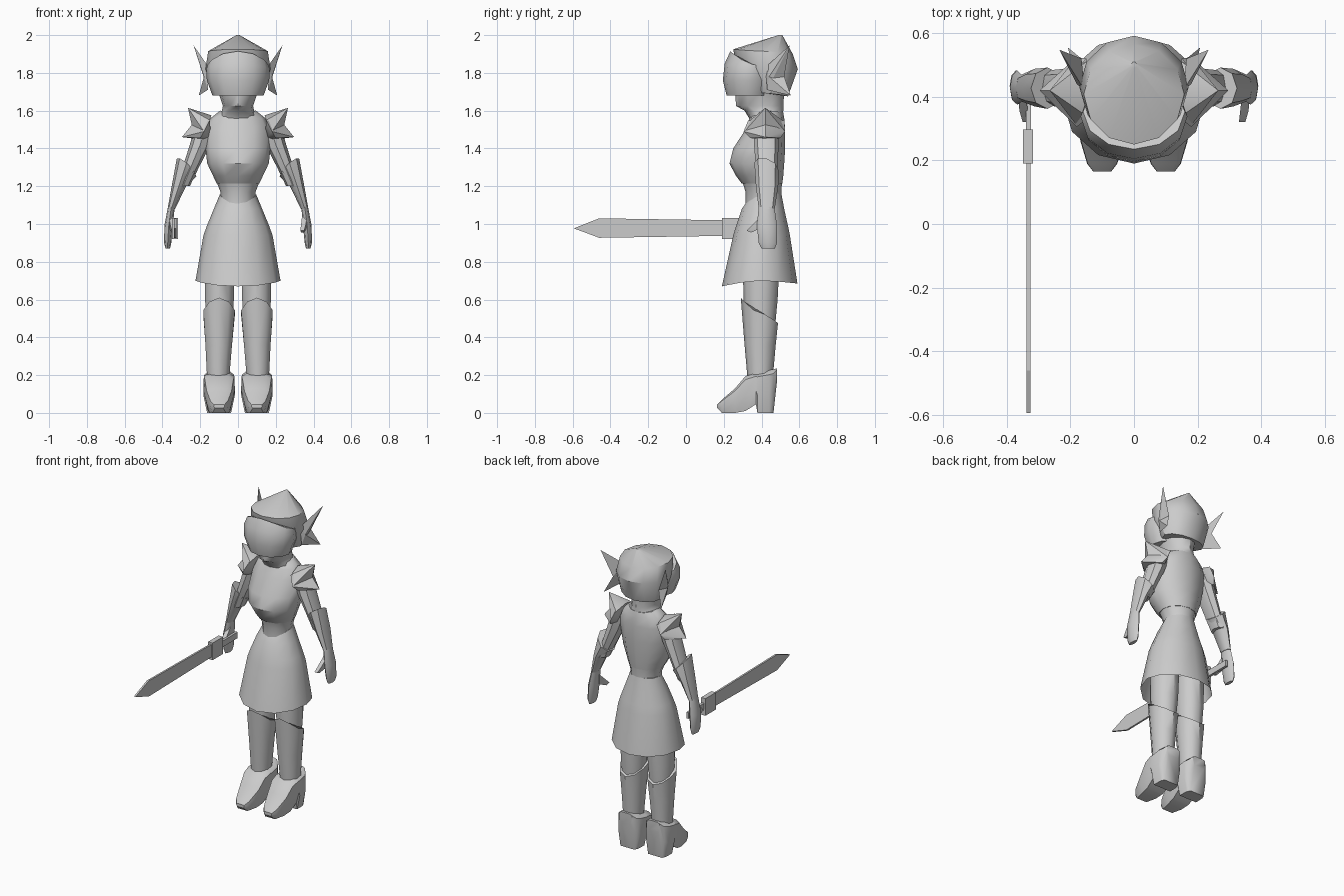
import bpy, bmesh, math

mat = bpy.data.materials.new("steel grey")
mat.diffuse_color = (0.6, 0.6, 0.6, 1)


def finish(name, bm, smooth=40):
    bmesh.ops.recalc_face_normals(bm, faces=bm.faces)
    me = bpy.data.meshes.new(name)
    bm.to_mesh(me)
    bm.free()
    ob = bpy.data.objects.new(name, me)
    bpy.context.collection.objects.link(ob)
    me.materials.append(mat)
    if smooth:
        bpy.ops.object.select_all(action='DESELECT')
        ob.select_set(True)
        bpy.context.view_layer.objects.active = ob
        bpy.ops.object.shade_smooth_by_angle(angle=math.radians(smooth))
    return ob


def skin(name, rings, caps=(True, True), smooth=40):
    """Join closed rings of points into one skin."""
    bm = bmesh.new()
    vs = [[bm.verts.new(p) for p in r] for r in rings]
    n = len(vs[0])
    for a, b in zip(vs, vs[1:]):
        for i in range(n):
            j = (i + 1) % n
            bm.faces.new((a[i], a[j], b[j], b[i]))
    for r, cap in ((vs[0], caps[0]), (vs[-1], caps[1])):
        if cap:
            bm.faces.new(r)
    return finish(name, bm, smooth)


def ring(cx, y0, y1, rx, zf, zs=None, zb=None, s=1, n=12, tilt=0, p=1.5):
    """Oval ring: front, side and back heights may differ; tilt lifts the outer side."""
    zs = zf if zs is None else zs
    zb = zs if zb is None else zb
    out = []
    for i in range(n):
        a = 2 * math.pi * i / n
        c, x = math.cos(a), rx * math.sin(a)
        z = zs + (zf - zs) * max(c, 0) ** p + (zb - zs) * max(-c, 0) ** p
        out.append((s * (cx + x), (y0 + y1) / 2 - c * (y1 - y0) / 2, z + tilt * x))
    return out


def hull(name, pts, s=1, smooth=0):
    bm = bmesh.new()
    for x, y, z in pts:
        bm.verts.new((s * x, y, z))
    bmesh.ops.convex_hull(bm, input=bm.verts[:])
    return finish(name, bm, smooth)


def box(name, x, y, z):
    return hull(name, [(a, b, c) for a in x for b in y for c in z])


# Head: neck and chin, helmet, visor
skin("neck_and_chin", [ring(0, .34, .51, .11, 1.55), ring(0, .31, .515, .085, 1.60),
                       ring(0, .265, .515, .08, 1.625), ring(0, .26, .52, .105, 1.70),
                       ring(0, .26, .52, .12, 1.76)])
skin("helmet", [ring(0, .36, .54, .14, 1.70, 1.69, 1.675), ring(0, .27, .592, .172, 1.82),
                ring(0, .25, .565, .158, 1.925, 1.915, 1.90),
                ring(0, .49, .51, .008, 2.0)], smooth=35)
skin("visor", [ring(0, .215, .45, .135, 1.68), ring(0, .195, .47, .165, 1.76),
               ring(0, .205, .47, .168, 1.85, 1.82, 1.80),
               ring(0, .235, .47, .160, 1.915, 1.845, 1.82)])

# Torso: breastplate, waist, skirt
skin("breastplate", [ring(0, .295, .51, .113, 1.215), ring(0, .265, .515, .132, 1.255),
                     ring(0, .23, .52, .163, 1.32), ring(0, .25, .525, .172, 1.40),
                     ring(0, .315, .525, .172, 1.50), ring(0, .335, .52, .145, 1.56),
                     ring(0, .345, .515, .095, 1.575, 1.60, 1.59)])
skin("waist", [ring(0, .315, .505, .095, 1.10), ring(0, .315, .505, .093, 1.17),
               ring(0, .30, .508, .112, 1.22)])
skin("skirt", [ring(0, .19, .59, .225, .67, .70, .685), ring(0, .25, .55, .183, .94),
               ring(0, .265, .54, .165, .99), ring(0, .295, .52, .128, 1.08),
               ring(0, .32, .505, .097, 1.115, 1.155, 1.16)], caps=(False, True))

for s, side in ((-1, "right"), (1, "left")):
    # Swept helmet fin with an upper and a lower point
    root = [(.155, .42, 1.83), (.16, .43, 1.71), (.18, .44, 1.78), (.165, .52, 1.78)]
    hull(side + "_fin_upper", root + [(.235, .548, 1.945)], s)
    hull(side + "_fin_lower", root + [(.208, .555, 1.68)], s)

    # Spiked shoulder guard
    hull(side + "_shoulder_guard_upper",
         [(.265, .42, 1.615), (.14, .42, 1.575), (.15, .34, 1.55), (.15, .51, 1.55),
          (.18, .31, 1.49), (.18, .525, 1.49), (.245, .42, 1.525)], s, 45)
    hull(side + "_shoulder_guard_lower",
         [(.297, .42, 1.46), (.15, .33, 1.55), (.15, .52, 1.55), (.18, .305, 1.49),
          (.18, .525, 1.49), (.20, .34, 1.455), (.20, .50, 1.455), (.14, .42, 1.44),
          (.245, .42, 1.525)], s, 45)

    # Arm: upper arm, bracer, hand, thumb
    skin(side + "_upper_arm", [ring(.17, .36, .49, .06, 1.51, s=s, n=8),
                               ring(.20, .36, .49, .055, 1.42, s=s, n=8),
                               ring(.25, .37, .485, .043, 1.30, s=s, n=8),
                               ring(.29, .38, .48, .035, 1.20, s=s, n=8)])
    skin(side + "_bracer", [ring(.353, .385, .47, .020, 1.08, s=s, n=8),
                            ring(.313, .37, .488, .038, 1.20, s=s, n=8),
                            ring(.272, .362, .492, .052, 1.325, 1.30, 1.28, s=s, n=8, tilt=.9)])
    skin(side + "_hand", [ring(.372, .40, .47, .012, .87, s=s, n=8),
                          ring(.372, .385, .482, .019, .90, s=s, n=8),
                          ring(.367, .375, .482, .023, .99, s=s, n=8),
                          ring(.353, .385, .468, .018, 1.09, s=s, n=8)])
    hull(side + "_thumb", [(.33, .32, .965), (.35, .32, .965), (.335, .345, .955),
                           (.35, .345, .955), (.34, .355, 1.0), (.36, .355, 1.0),
                           (.34, .41, 1.05), (.365, .41, 1.05), (.345, .40, .98),
                           (.365, .40, .98)], s, 40)

    # Leg: thigh and pointed greave
    skin(side + "_thigh", [ring(.10, .315, .47, .07, .44, s=s, n=10),
                           ring(.098, .305, .485, .08, .60, s=s, n=10),
                           ring(.096, .30, .495, .082, .80, s=s, n=10)])
    skin(side + "_greave", [ring(.105, .325, .46, .062, .19, s=s, n=10),
                            ring(.102, .31, .475, .074, .36, s=s, n=10),
                            ring(.10, .29, .487, .088, .61, .53, .475, s=s, n=10)])

    # Boot, lofted from toe to heel: y, bottom, top, half width
    sections = [(.165, .025, .045, .03), (.19, .0, .07, .05), (.26, .0, .13, .072),
                (.315, .01, .195, .082), (.37, .045, .21, .088), (.378, .0, .212, .088),
                (.44, .0, .225, .085), (.463, .0, .232, .07), (.482, .17, .235, .05)]
    rings = []
    for y, lo, hi, w in sections:
        m = lo + (hi - lo) * .45
        prof = [(.72, lo), (.95, m), (.92, hi - .1 * (hi - lo)), (.6, hi)]
        prof += [(-a, z) for a, z in reversed(prof)]
        rings.append([(s * (.1 + a * w), y, z) for a, z in prof])
    skin(side + "_boot", rings)

# Sword: blade, guard block, grip
hull("sword_blade", [(x, y, z) for x in (-.338, -.326) for y, z in
                     ((.19, .937), (.19, 1.02), (-.46, .927), (-.46, 1.03), (-.594, .977))])
box("sword_guard", (-.349, -.317), (.19, .297), (.92, 1.032))
box("sword_grip", (-.340, -.324), (.29, .46), (.96, 1.0))
